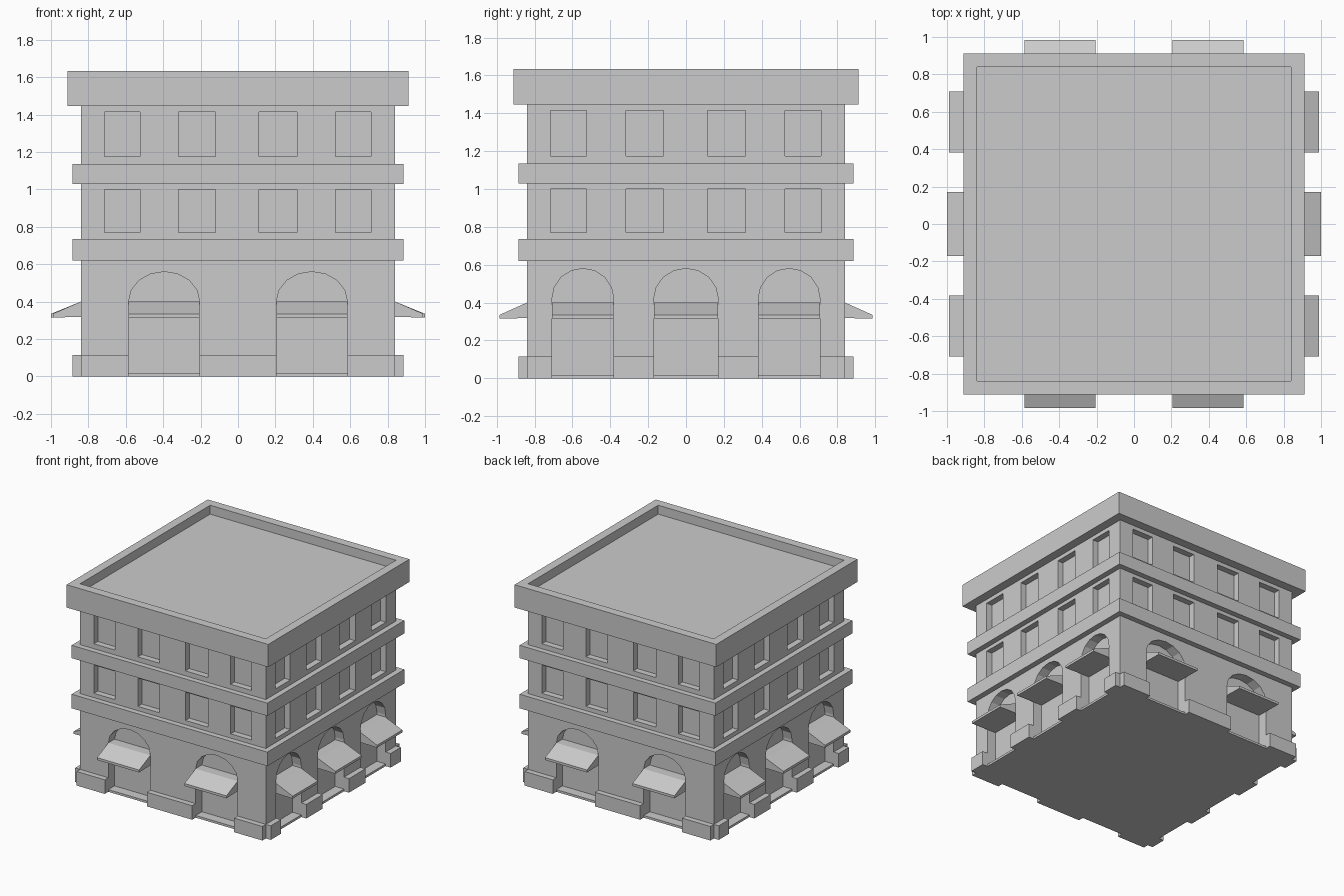
import bpy, bmesh, math
from mathutils import Matrix

if "Cube" in bpy.data.objects:
    bpy.data.objects.remove(bpy.data.objects["Cube"])

W = 0.84            # half width of the walls
PLINTH = 0.885      # outer face of plinth and bands
ARCH_DEPTH = 0.08
WIN_DEPTH = 0.05


def add_prism(bm, profile, vec, rot):
    """Extrude a closed 3D profile along vec, turned by rot."""
    lo = [bm.verts.new(rot @ Matrix.Translation(p).translation) for p in profile]
    hi = [bm.verts.new(rot @ Matrix.Translation([a + b for a, b in zip(p, vec)]).translation)
          for p in profile]
    n = len(lo)
    bm.faces.new(lo)
    bm.faces.new(hi[::-1])
    for i in range(n):
        j = (i + 1) % n
        bm.faces.new((lo[j], lo[i], hi[i], hi[j]))


def add_box(bm, x0, x1, y0, y1, z0, z1, rot=Matrix()):
    add_prism(bm, [(x0, y0, z0), (x1, y0, z0), (x1, y1, z0), (x0, y1, z0)],
              (0, 0, z1 - z0), rot)


def finish(bm, name):
    bmesh.ops.recalc_face_normals(bm, faces=bm.faces)
    mesh = bpy.data.meshes.new(name)
    bm.to_mesh(mesh)
    bm.free()
    ob = bpy.data.objects.new(name, mesh)
    bpy.context.collection.objects.link(ob)
    return ob


def cut(ob, cutter):
    mod = ob.modifiers.new("openings", 'BOOLEAN')
    mod.operation = 'DIFFERENCE'
    mod.solver = 'EXACT'
    mod.object = cutter
    bpy.context.view_layer.objects.active = ob
    bpy.ops.object.modifier_apply(modifier=mod.name)
    bpy.data.objects.remove(cutter)


def block(name, half, z0, z1):
    bm = bmesh.new()
    add_box(bm, -half, half, -half, half, z0, z1)
    return finish(bm, name)


# Facade layouts: (door centre, half width, spring height, top height)
front = [(-0.395, 0.19, 0.40, 0.56), (0.395, 0.19, 0.40, 0.56)]
side = [(-0.545, 0.163, 0.42, 0.58), (0.0, 0.17, 0.42, 0.58), (0.545, 0.163, 0.42, 0.58)]
reach = (0.985, 1.0)
windows = [(-0.715, -0.525), (-0.317, -0.12), (0.113, 0.315), (0.522, 0.712)]
floors = [(0.77, 1.0), (1.175, 1.415)]

openings, awnings, plinth = bmesh.new(), bmesh.new(), bmesh.new()
for k in range(4):
    rot = Matrix.Rotation(k * math.pi / 2, 4, 'Z')
    doors = side if k % 2 else front

    # window recesses
    for x0, x1 in windows:
        for z0, z1 in floors:
            add_box(openings, x0, x1, -W - 0.1, -W + WIN_DEPTH, z0, z1, rot)

    edge = -W
    for c, r, spring, top in doors:
        # arched door recess
        prof = [(c - r, -W - 0.1, 0.018), (c + r, -W - 0.1, 0.018)]
        for i in range(9):
            a = math.pi * i / 8
            prof.append((c + r * math.cos(a), -W - 0.1,
                         spring + (top - spring) * math.sin(a)))
        add_prism(openings, prof, (0, 0.1 + ARCH_DEPTH, 0), rot)

        # wedge awning
        out = reach[1] if c == 0 else (0.99 if k % 2 else reach[0])
        back = -W + ARCH_DEPTH
        add_prism(awnings, [(c - r, back, 0.32), (c - r, -out, 0.315), (c - r, -out, 0.335),
                            (c - r, -W, 0.40), (c - r, back, 0.40)],
                  (2 * r, 0, 0), rot)

        # plinth piece left of this door
        add_box(plinth, edge, c - r, -PLINTH, -W + 0.005, 0, 0.115, rot)
        edge = c + r
    add_box(plinth, edge, W, -PLINTH, -W + 0.005, 0, 0.115, rot)

# walls with recesses
walls = block("walls", W, 0, 1.5)
cut(walls, finish(openings, "opening_cutter"))
finish(awnings, "awnings")
finish(plinth, "plinth")

# storey bands
block("lower_band", PLINTH, 0.62, 0.735)
block("upper_band", PLINTH, 1.03, 1.135)

# parapet with sunken roof
parapet = block("parapet", 0.912, 1.447, 1.633)
cut(parapet, block("roof_cutter", W, 1.56, 1.8))
